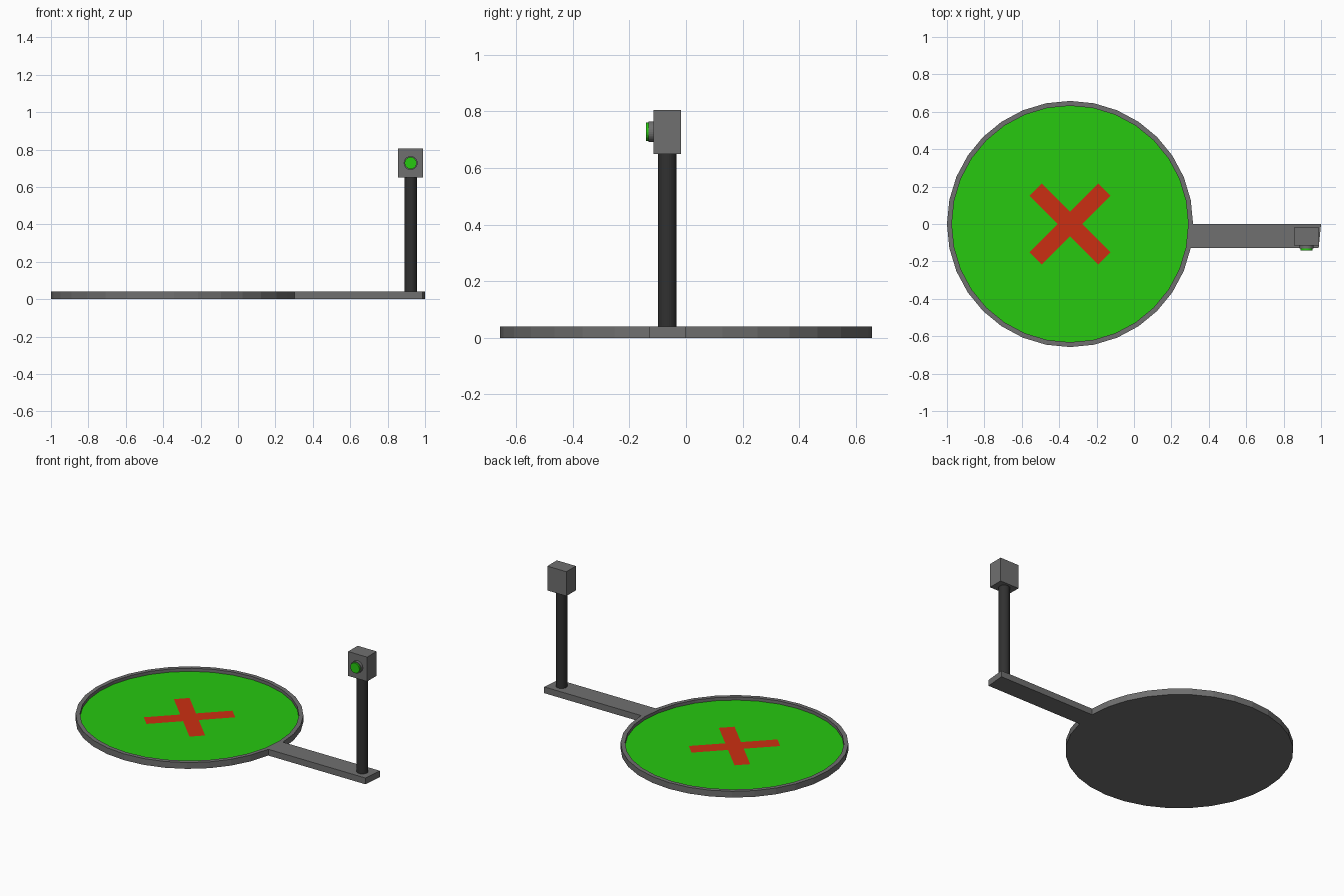
import bpy, bmesh
from math import cos, sin, pi, radians

if "Cube" in bpy.data.objects:
    bpy.data.objects.remove(bpy.data.objects["Cube"])

CX, R, SIDES, H = -0.342, 0.658, 32, 0.04   # disc centre, radius, sides, height
FLOOR = 0.02                                # height of the recessed pad


def material(name, rgb):
    m = bpy.data.materials.new(name)
    m.diffuse_color = (*rgb, 1)
    m.use_nodes = True
    m.node_tree.nodes["Principled BSDF"].inputs["Base Color"].default_value = m.diffuse_color
    return m


GREY = material("grey", (0.16, 0.16, 0.16))
DARK = material("dark_grey", (0.03, 0.03, 0.03))
GREEN = material("green", (0.02, 0.58, 0.005))
RED = material("red", (0.6, 0.028, 0.006))


def finish(name, bm, mat):
    bmesh.ops.recalc_face_normals(bm, faces=bm.faces)
    me = bpy.data.meshes.new(name)
    bm.to_mesh(me)
    bm.free()
    me.materials.append(mat)
    ob = bpy.data.objects.new(name, me)
    bpy.context.collection.objects.link(ob)
    return ob


def cylinder(name, r, depth, loc, mat, rot=(0, 0, 0), sides=32):
    bm = bmesh.new()
    bmesh.ops.create_cone(bm, cap_ends=True, segments=sides, radius1=r, radius2=r, depth=depth)
    ob = finish(name, bm, mat)
    ob.location, ob.rotation_euler = loc, rot
    return ob


def box(name, lo, hi, mat):
    bm = bmesh.new()
    bmesh.ops.create_cube(bm, size=1)
    for v in bm.verts:
        v.co = [(a + b) / 2 + c * (b - a) for a, b, c in zip(lo, hi, v.co)]
    return finish(name, bm, mat)


def ring(bm, r, z):
    return [bm.verts.new((CX + r * cos(2 * pi * i / SIDES), r * sin(2 * pi * i / SIDES), z))
            for i in range(SIDES)]


# Base dish with a raised rim; one side face is pulled out into the arm
bm = bmesh.new()
rings = [ring(bm, R, 0), ring(bm, R, H), ring(bm, R - 0.026, H), ring(bm, R - 0.026, FLOOR)]
bm.faces.new(rings[0])
for a, b in zip(rings, rings[1:]):
    for i in range(SIDES):
        j = (i + 1) % SIDES
        face = bm.faces.new((a[i], a[j], b[j], b[i]))
        if a is rings[0] and j == 0:
            arm_face = face
bmesh.ops.recalc_face_normals(bm, faces=bm.faces)
arm = bmesh.ops.extrude_discrete_faces(bm, faces=[arm_face])["faces"][0]
# extrude_discrete_faces keeps its own side walls; slide the end face outwards
bmesh.ops.translate(bm, verts=arm.verts, vec=(1.0 - (CX + R), 0, 0))
finish("base_and_arm", bm, GREY)

# Green pad set into the dish
bm = bmesh.new()
bm.faces.new(ring(bm, R - 0.026, FLOOR))
pad = finish("pad", bm, GREEN)

# Red diagonal cross lying on the pad
L, W = 0.26, 0.046
outline = [(L, -W), (L, W), (W, W)]
bm = bmesh.new()
verts = []
for k in range(4):
    t = radians(45 + 90 * k)
    verts += [bm.verts.new((CX + x * cos(t) - y * sin(t), x * sin(t) + y * cos(t), FLOOR + 0.002))
              for x, y in outline]
bm.faces.new(verts)
finish("cross_mark", bm, RED)

# Post and head
PX, PY = 0.923, -0.066
cylinder("post", 0.033, 0.62, (PX, PY, 0.345), DARK)
box("head", (PX - 0.067, PY - 0.048, 0.65), (PX + 0.067, PY + 0.048, 0.805), GREY)

# Lamp on the front of the head
side = (pi / 2, 0, 0)
cylinder("lamp_socket", 0.037, 0.022, (PX, -0.121, 0.728), GREY, side)
cylinder("lamp", 0.032, 0.02, (PX, -0.132, 0.728), GREEN, side)
